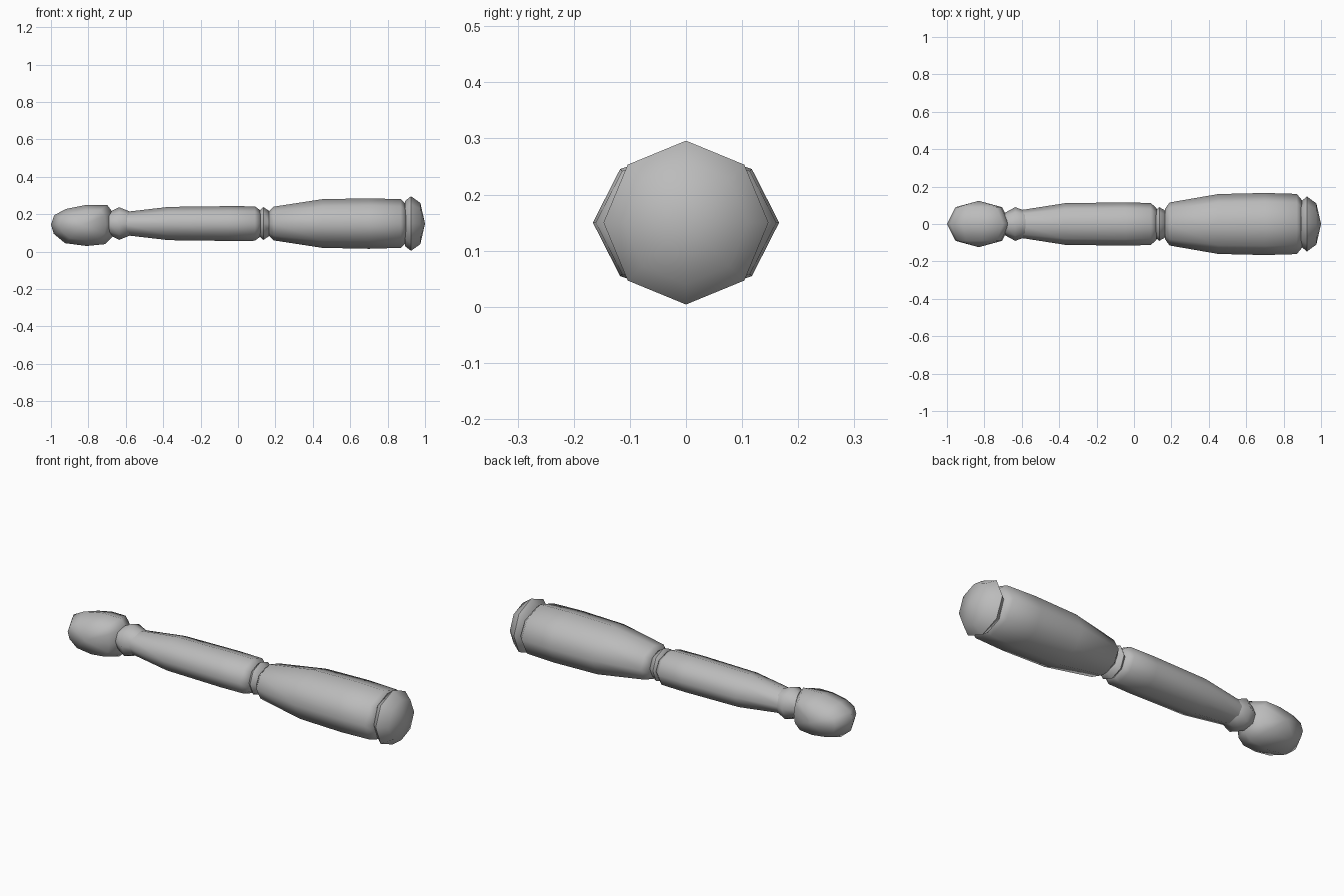
import bpy, bmesh, math

cube = bpy.data.objects.get("Cube")
if cube:
    bpy.data.objects.remove(cube, do_unlink=True)

MID = 0.15    # height of the arm's axis
SIDES = 8

grey = bpy.data.materials.new("plain grey")
grey.use_nodes = True
grey.diffuse_color = (0.5, 0.5, 0.5, 1)
grey.node_tree.nodes["Principled BSDF"].inputs["Base Color"].default_value = (0.5, 0.5, 0.5, 1)


def finish(name, bm):
    bmesh.ops.recalc_face_normals(bm, faces=bm.faces)
    mesh = bpy.data.meshes.new(name)
    bm.to_mesh(mesh)
    bm.free()
    obj = bpy.data.objects.new(name, mesh)
    bpy.context.collection.objects.link(obj)
    mesh.materials.append(grey)
    bpy.ops.object.select_all(action='DESELECT')
    obj.select_set(True)
    bpy.context.view_layer.objects.active = obj
    bpy.ops.object.shade_smooth_by_angle(angle=math.radians(60))


def bridge(bm, loops):
    for a, b in zip(loops, loops[1:]):
        n = len(a)
        for i in range(n):
            j = (i + 1) % n
            bm.faces.new((a[i], a[j], b[j], b[i]))


def fan(bm, loop, tip):
    point = bm.verts.new(tip)
    for i in range(len(loop)):
        bm.faces.new((loop[i], loop[(i + 1) % len(loop)], point))


def limb(name, rings, start, end):
    """Octagonal rings (x, half depth, half height) along x, closed by tips."""
    bm = bmesh.new()
    loops = []
    for x, ry, rz in rings:
        angles = [math.tau * i / SIDES for i in range(SIDES)]
        loops.append([bm.verts.new((x, ry * math.cos(a), MID + rz * math.sin(a)))
                      for a in angles])
    bridge(bm, loops)
    fan(bm, loops[0], (start, 0, MID))
    fan(bm, loops[-1], (end, 0, MID))
    finish(name, bm)


# Upper arm and rounded shoulder cap
limb("upper_arm", [(0.165, 0.08, 0.065), (0.19, 0.115, 0.09), (0.45, 0.16, 0.13),
                   (0.7, 0.166, 0.135), (0.87, 0.161, 0.13), (0.9, 0.125, 0.1)],
     0.165, 0.9)
limb("shoulder_cap", [(0.892, 0.12, 0.12), (0.925, 0.147, 0.146), (0.975, 0.11, 0.11)],
     0.89, 1.0)

# Elbow joint, forearm and wrist joint
limb("elbow_joint", [(0.11, 0.07, 0.065), (0.135, 0.09, 0.088), (0.17, 0.07, 0.065)],
     0.11, 0.17)
limb("forearm", [(-0.62, 0.072, 0.06), (-0.37, 0.111, 0.089), (-0.05, 0.116, 0.093),
                 (0.09, 0.112, 0.092), (0.12, 0.085, 0.07)], -0.62, 0.12)
limb("wrist_joint", [(-0.69, 0.06, 0.06), (-0.635, 0.09, 0.087), (-0.58, 0.07, 0.065)],
     -0.69, -0.58)

# Fist: an outline in the xz plane, shrunk towards a pole on each side
outline = [(-1, 0.145), (-0.982, 0.195), (-0.92, 0.228), (-0.81, 0.25), (-0.7, 0.25),
           (-0.67, 0.21), (-0.66, 0.145), (-0.67, 0.08), (-0.71, 0.04), (-0.81, 0.03),
           (-0.925, 0.045), (-0.985, 0.095)]
cx, cz = -0.83, 0.142
bm = bmesh.new()
loops = []
for y, s in ((-0.09, 0.73), (0, 1), (0.09, 0.73)):
    loops.append([bm.verts.new((cx + (x - cx) * s, y, cz + (z - cz) * s))
                  for x, z in outline])
bridge(bm, loops)
fan(bm, loops[0], (cx, -0.124, cz))
fan(bm, loops[-1], (cx, 0.124, cz))
finish("fist", bm)
